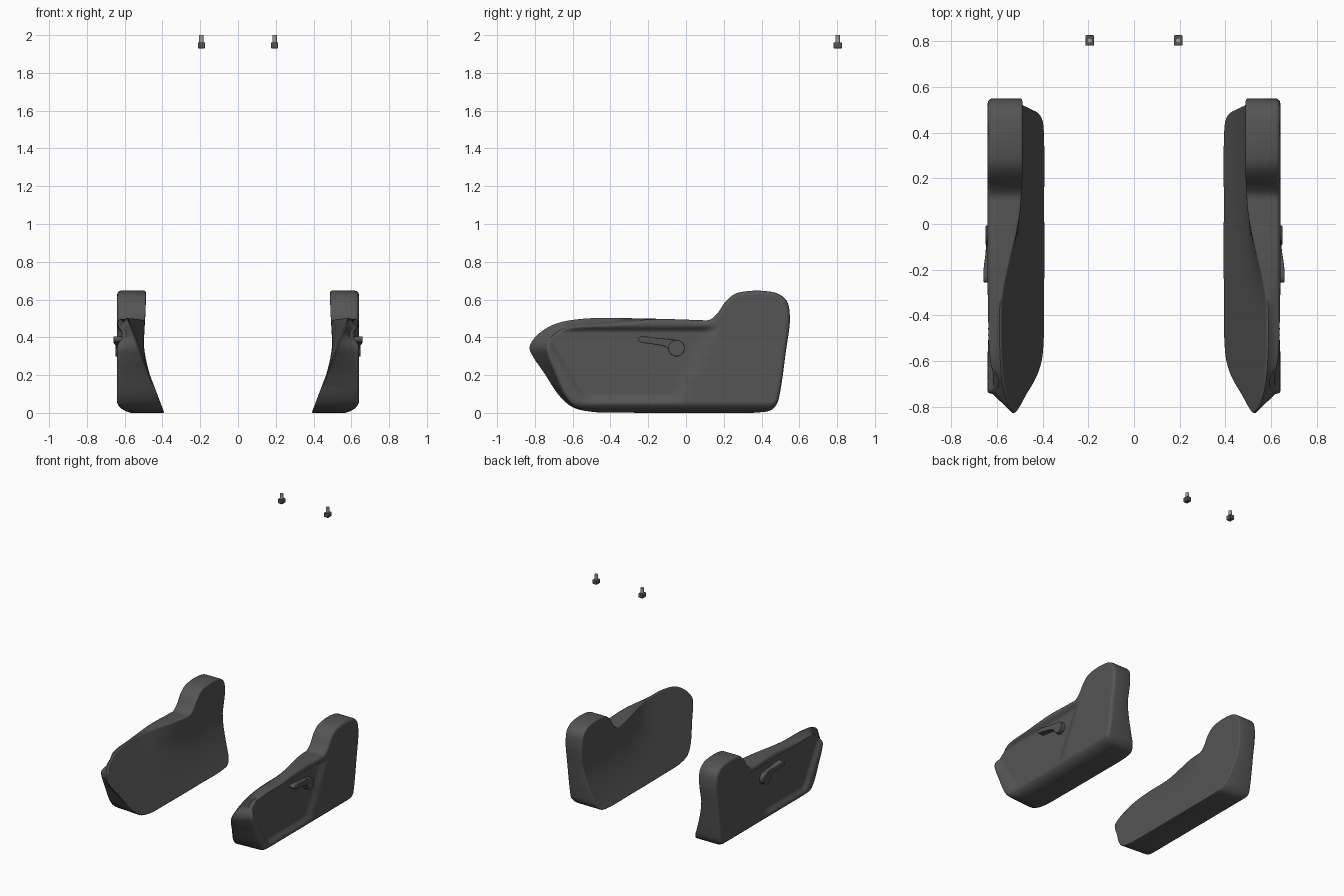
import bpy, bmesh, math
from mathutils import Vector

if "Cube" in bpy.data.objects:
    bpy.data.objects.remove(bpy.data.objects["Cube"])


def material(name, v):
    m = bpy.data.materials.new(name)
    m.diffuse_color = (v, v, v, 1)
    m.use_nodes = True
    m.node_tree.nodes["Principled BSDF"].inputs["Base Color"].default_value = m.diffuse_color
    return m


DARK = material("dark_plastic", 0.09)
STEEL = material("steel", 0.35)


def finish(bm, name, mat, bevel=0.0):
    bmesh.ops.recalc_face_normals(bm, faces=bm.faces)
    me = bpy.data.meshes.new(name)
    bm.to_mesh(me)
    bm.free()
    ob = bpy.data.objects.new(name, me)
    bpy.context.collection.objects.link(ob)
    me.materials.append(mat)
    if bevel:
        b = ob.modifiers.new("bevel", "BEVEL")
        b.width, b.segments, b.limit_method = bevel, 3, "ANGLE"
        b.angle_limit = math.radians(40)
    bpy.ops.object.select_all(action="DESELECT")
    ob.select_set(True)
    bpy.context.view_layer.objects.active = ob
    bpy.ops.object.shade_smooth_by_angle(angle=math.radians(40))
    return ob


def step(a, b, v):
    t = min(1, max(0, (v - a) / (b - a)))
    return t * t * (3 - 2 * t)


# Side silhouette (y, z)
PROFILE = [(-.828, .34), (-.815, .38), (-.76, .435), (-.68, .475), (-.55, .498), (-.4, .502),
           (-.1, .497), (.06, .492), (.125, .493), (.165, .525), (.21, .59), (.26, .63),
           (.33, .645), (.42, .645), (.49, .63), (.535, .59), (.55, .5), (.528, .32), (.5, .12),
           (.482, .05), (.45, .015), (.38, .002), (.1, 0), (-.3, .001), (-.5, .006),
           (-.6, .03), (-.67, .09), (-.75, .21), (-.805, .29)]


def smooth_loop(pts, sub):
    out, n = [], len(pts)
    for i in range(n):
        a, b, c, d = (Vector(pts[(i + k) % n]) for k in (-1, 0, 1, 2))
        # centripetal tangents avoid overshoot at uneven spacing
        ta, tb, tc = ((q - p).length ** .5 for p, q in ((a, b), (b, c), (c, d)))
        m1 = (c - b) + tb * ((b - a) / ta - (c - a) / (ta + tb))
        m2 = (c - b) + tb * ((d - c) / tc - (d - b) / (tb + tc))
        for k in range(sub):
            t = k / sub
            out.append(b * (2*t**3 - 3*t*t + 1) + m1 * (t**3 - 2*t*t + t)
                       + c * (3*t*t - 2*t**3) + m2 * (t**3 - t*t))
    return out


def outer_x(y, z):
    # flat wall, tucked under at the bottom, with a shallow dish at the front
    dish = (step(-.005, .055, y + .64 + .6 * (z - .2)) * step(.045, .1, z)
            * step(.01, .05, .475 - z) * step(0, .09, -.06 + .5 * (z - .08) - y + .06))
    return .64 - .025 * dish - .06 * max(0, (.06 - z) / .06) ** 2


def inner_x(y, z):
    front = .39 + .38 * z
    rear = .39 + .108 * (1 - max(0, 1 - z / .36) ** 1.5) - .01 * step(.35, .6, z)
    return front + (rear - front) * step(-.4, .14, y)


def rounding(d, r):
    return 0 if d >= r else r - math.sqrt(max(0, r * r - (r - d) ** 2))


def side_panel(name, sign):
    loop = smooth_loop(PROFILE, 6)
    n, rings = len(loop), 40
    c = Vector((.2, .25))
    bm = bmesh.new()
    edges = []
    for outer in (True, False):
        prev = None
        for k in range(rings):
            s = 1 - (k / rings) ** 1.5
            ring = []
            for i, p in enumerate(loop):
                tan = (loop[(i + 1) % n] - loop[i - 1]).normalized()
                d = (1 - s) * abs((p - c).dot(Vector((tan.y, -tan.x))))
                y, z = c + (p - c) * s
                if outer:
                    # nose sweeps back toward the outer wall
                    fr = max(0, (-.45 - y) / .38)
                    z -= .03 * step(.3, .5, z) * step(-.1, -.5, y)
                    y += .085 * fr * fr
                    x = outer_x(y, z) - rounding(d, .022)
                else:
                    x = inner_x(y, z) + rounding(d, .008)
                ring.append(bm.verts.new((sign * x, y, z)))
            if prev:
                for i in range(n):
                    j = (i + 1) % n
                    bm.faces.new((prev[i], prev[j], ring[j], ring[i]))
            else:
                edges.append(ring)
            prev = ring
        tip = bm.verts.new((sign * (outer_x(*c) if outer else inner_x(*c)), c.x, c.y))
        for i in range(n):
            bm.faces.new((prev[i], prev[(i + 1) % n], tip))
    # rim joining both walls
    a, b = edges
    for i in range(n):
        j = (i + 1) % n
        bm.faces.new((a[i], a[j], b[j], b[i]))
    finish(bm, name, DARK)


def prism(name, pts, x0, x1, mat, bevel):
    # extrude a (y, z) outline along x; x1 is a function of y
    bm = bmesh.new()
    lo = [bm.verts.new((x0, y, z)) for y, z in pts]
    hi = [bm.verts.new((x1(y), y, z)) for y, z in pts]
    bm.faces.new(lo)
    bm.faces.new(hi)
    for i in range(len(pts)):
        j = (i + 1) % len(pts)
        bm.faces.new((lo[i], lo[j], hi[j], hi[i]))
    return finish(bm, name, mat, bevel)


ARM = [(-.255, .39), (-.245, .375), (-.2, .367), (-.14, .358), (-.105, .348), (-.08, .325),
       (-.03, .335), (-.02, .37), (-.06, .386), (-.15, .396), (-.21, .404), (-.245, .403)]
HUB = [(-.05 + .043 * math.cos(t * math.tau / 32), .342 + .043 * math.sin(t * math.tau / 32))
       for t in range(32)]


def cone(bm, x, y, z0, z1, r, sides):
    v = bmesh.ops.create_cone(bm, cap_ends=True, segments=sides, radius1=r, radius2=r,
                              depth=z1 - z0)["verts"]
    bmesh.ops.translate(bm, verts=v, vec=(x, y, (z0 + z1) / 2))


for side, sign in (("right", 1), ("left", -1)):
    side_panel(side + "_side_panel", sign)
    # recline lever: arm and round hub
    arm = smooth_loop(ARM, 3)
    prism(side + "_lever_arm", arm, sign * .605,
          lambda y: sign * (.641 + .018 * step(-.05, -.22, y)), DARK, .004)
    prism(side + "_lever_hub", HUB, sign * .605, lambda y: sign * .649, DARK, .004)
    # headrest post guide: block head and thin post
    bm = bmesh.new()
    v = bmesh.ops.create_cube(bm, size=1)["verts"]
    bmesh.ops.scale(bm, verts=v, vec=(.038, .046, .032))
    bmesh.ops.translate(bm, verts=v, vec=(sign * .194, .803, 1.946))
    finish(bm, side + "_guide_head", DARK, .005)
    bm = bmesh.new()
    cone(bm, sign * .194, .803, 1.955, 2.0, .012, 20)
    finish(bm, side + "_guide_post", STEEL)
